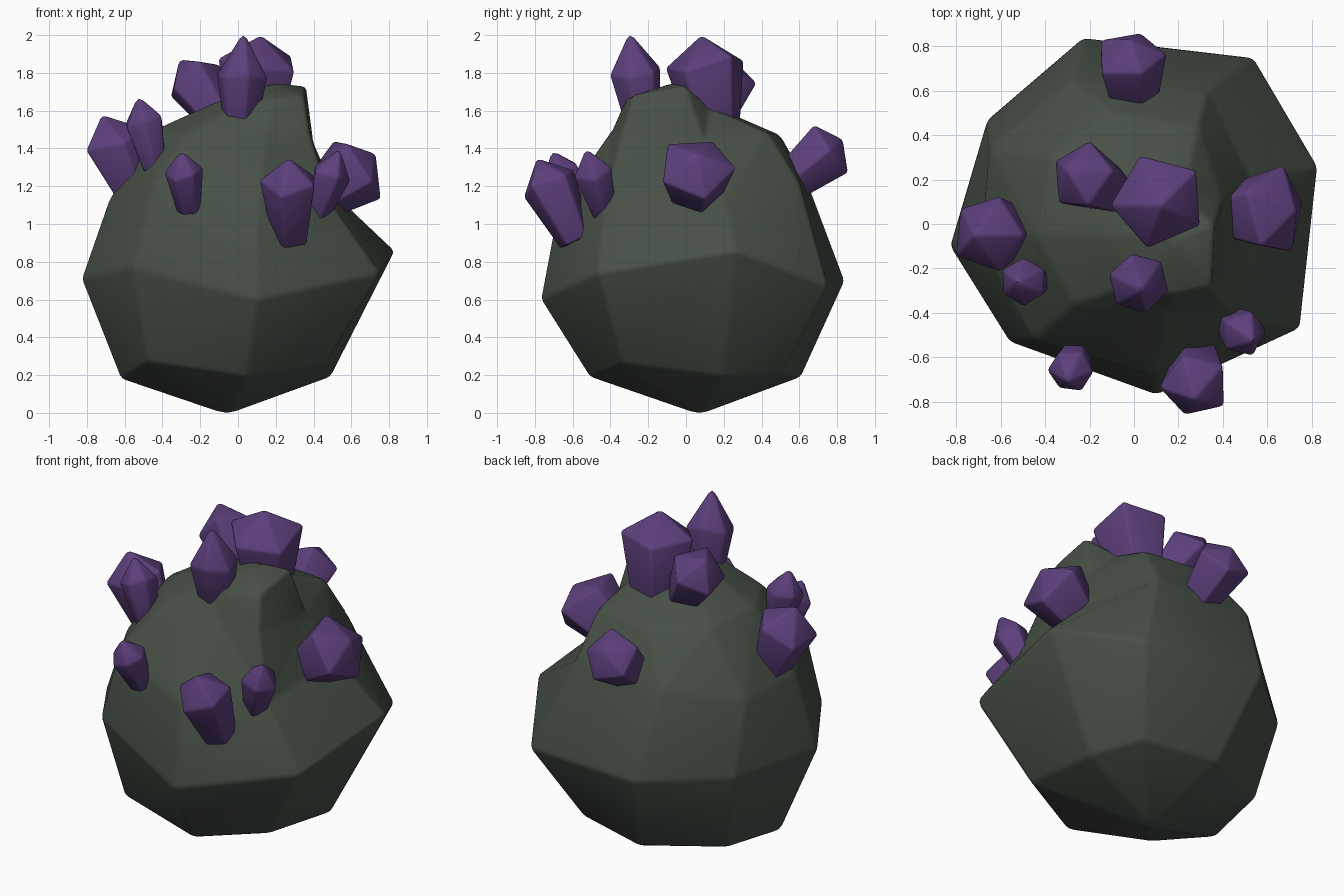
import bpy, bmesh, math
from mathutils import Vector

if "Cube" in bpy.data.objects:
    bpy.data.objects.remove(bpy.data.objects["Cube"])


def material(name, rgb):
    m = bpy.data.materials.new(name)
    m.diffuse_color = (*rgb, 1)
    m.use_nodes = True
    m.node_tree.nodes["Principled BSDF"].inputs["Base Color"].default_value = m.diffuse_color
    return m


ROCK = material("dark mossy stone", (0.063, 0.081, 0.062))
PURPLE = material("purple crystal", (0.107, 0.05, 0.2))


def finish(bm, name, mat, bevel, angle):
    bmesh.ops.recalc_face_normals(bm, faces=bm.faces)
    bmesh.ops.bevel(bm, geom=bm.edges[:] + bm.verts[:], offset=bevel, segments=2,
                    profile=0.5, affect='EDGES', clamp_overlap=True)
    bmesh.ops.recalc_face_normals(bm, faces=bm.faces)
    me = bpy.data.meshes.new(name)
    bm.to_mesh(me)
    bm.free()
    me.materials.append(mat)
    ob = bpy.data.objects.new(name, me)
    bpy.context.collection.objects.link(ob)
    bpy.context.view_layer.objects.active = ob
    ob.select_set(True)
    bpy.ops.object.shade_smooth_by_angle(angle=math.radians(angle))
    ob.select_set(False)


def loft(bm, rings, bottom, top):
    """Skin rings of equal size; close ends with a point, or a flat face if None."""
    loops = [[bm.verts.new(p) for p in r] for r in rings]
    n = len(loops[0])
    for a, b in zip(loops, loops[1:]):
        for i in range(n):
            j = (i + 1) % n
            bm.faces.new((a[i], a[j], b[j], b[i]))
    for loop, tip in ((loops[0], bottom), (loops[-1], top)):
        if tip is None:
            bm.faces.new(loop)
        else:
            v = bm.verts.new(tip)
            for i in range(n):
                bm.faces.new((loop[i], loop[(i + 1) % n], v))


# boulder: eight-sided irregular rings, counter-clockwise from the front
foot = [(.05, -.51, .19), (.46, -.34, .26), (.49, .20, .19), (.35, .50, .21),
        (-.10, .61, .19), (-.56, .39, .22), (-.62, -.03, .18), (-.48, -.42, .27)]
belly = [(.10, -.77, .60), (.75, -.47, .74), (.83, .26, .86), (.54, .75, .67),
         (-.23, .84, .70), (-.66, .47, .70), (-.83, -.10, .71), (-.56, -.53, .77)]
shoulder = [(.10, -.68, 1.08), (.50, -.43, 1.10), (.52, .20, 1.15), (.33, .60, 1.22),
            (-.28, .65, 1.2), (-.65, .34, 1.12), (-.68, -.10, 1.13), (-.45, -.52, 1.2)]
crown = [(.15, -.39, 1.50), (.38, -.34, 1.48), (.40, .10, 1.43), (.29, .44, 1.48),
         (-.10, .50, 1.47), (-.38, .30, 1.49), (-.44, -.05, 1.5), (-.27, -.36, 1.48)]
knob = [(.17, -.32, 1.66), (.35, -.28, 1.68), (.36, .00, 1.73), (.22, .12, 1.62),
        (.00, .20, 1.60), (-.12, .10, 1.63), (-.13, -.05, 1.64), (.00, -.27, 1.63)]
bm = bmesh.new()
loft(bm, [foot, belly, shoulder, crown, knob], (-.06, .07, -.01), (.19, -.06, 1.75))
bmesh.ops.triangulate(bm, faces=[f for f in bm.faces if f.calc_center_median().z > 1.25])
finish(bm, "boulder", ROCK, 0.02, 40)


def crystal(name, base, tip, r, sides, cap, spin):
    """Prism widening from a narrow foot to a shoulder, then a pointed cap."""
    base, tip = Vector(base), Vector(tip)
    axis = tip - base
    q = axis.to_track_quat('Z', 'Y')
    length = axis.length

    def ring(rad, h, wobble):
        pts = []
        for i in range(sides):
            a = math.radians(spin) + math.tau * i / sides
            p = Vector((rad * math.cos(a), rad * math.sin(a),
                        h + wobble * math.sin(2 * a + spin)))
            pts.append(base + q @ p)
        return pts

    bm = bmesh.new()
    loft(bm, [ring(r * .62, 0, 0), ring(r, length - cap, r * .12)], None, tip)
    finish(bm, name, PURPLE, 0.012, 35)


# crystals: base, tip, radius, sides, cap length, spin
crystals = [
    ((.01, -.22, 1.47), (.03, -.30, 2.02), .14, 6, .23, 30),    # tall spire
    ((.09, .16, 1.46), (.12, .08, 2.0), .22, 5, .15, 20),       # big top
    ((-.06, .13, 1.51), (-.31, .25, 1.87), .165, 5, .13, 50),   # top left
    ((-.53, -.03, 1.13), (-.72, -.05, 1.58), .18, 5, .16, 10),  # left big
    ((-.44, -.26, 1.29), (-.53, -.26, 1.68), .11, 6, .14, 0),   # left small
    ((-.26, -.57, 1.07), (-.30, -.71, 1.39), .105, 6, .12, 15),  # front small
    ((.28, -.58, .91), (.27, -.79, 1.35), .16, 5, .14, 40),     # front big
    ((.42, -.43, 1.05), (.54, -.53, 1.40), .11, 5, .14, 25),    # front right small
    ((.42, .05, 1.13), (.73, .06, 1.37), .21, 5, .11, 65),      # right big
    ((.00, .50, 1.18), (-.02, .83, 1.45), .165, 5, .09, 35),    # back
]
for k, c in enumerate(crystals, 1):
    crystal(f"crystal_{k}", *c)
